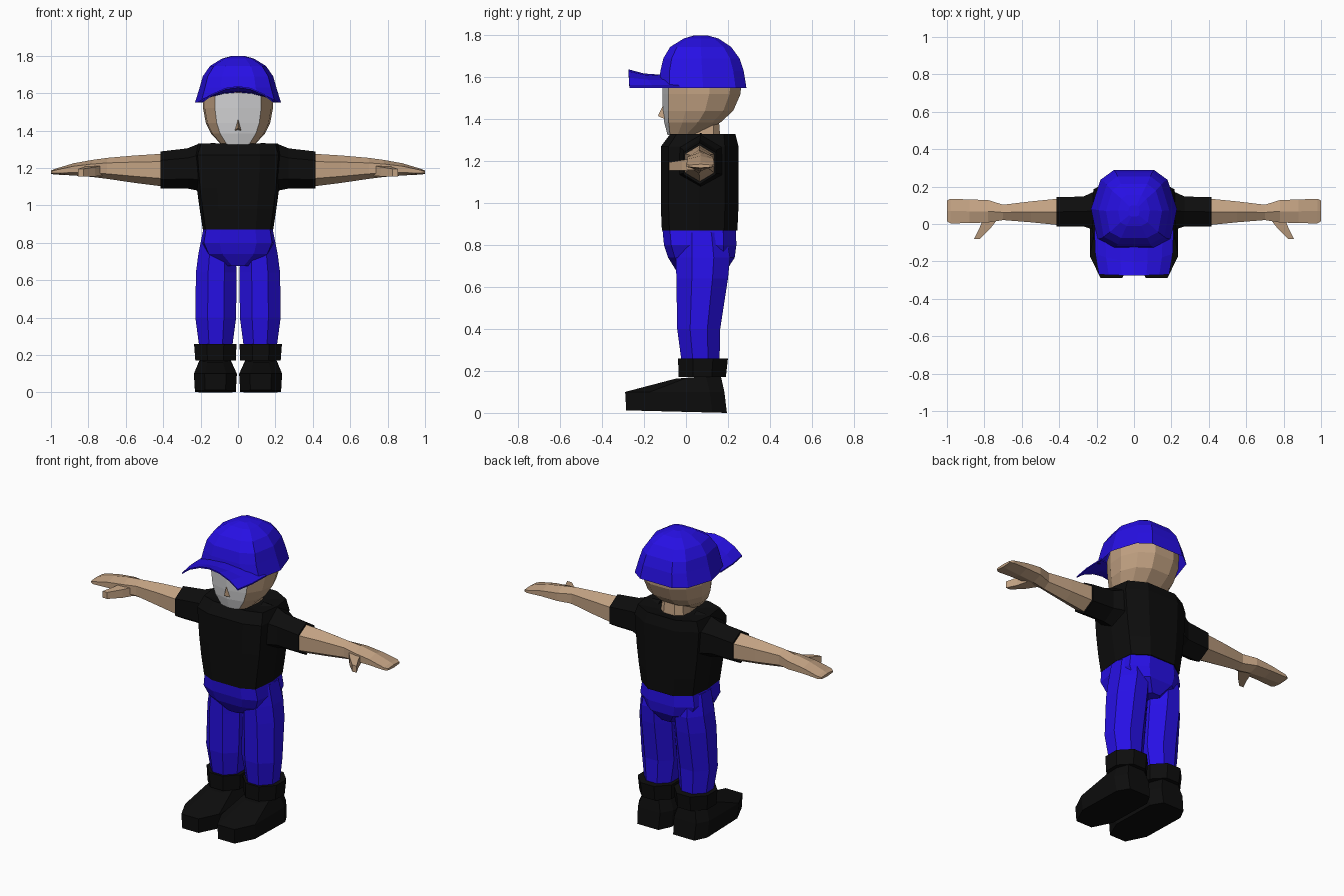
import bpy, bmesh, math

if "Cube" in bpy.data.objects:
    bpy.data.objects.remove(bpy.data.objects["Cube"])


def colour(name, rgb):
    m = bpy.data.materials.new(name)
    m.diffuse_color = (*rgb, 1)
    m.use_nodes = True
    m.node_tree.nodes["Principled BSDF"].inputs["Base Color"].default_value = m.diffuse_color
    return m


BLUE = colour("denim_blue", (0.02, 0.005, 0.78))
BLACK = colour("black", (0.004, 0.004, 0.004))
SKIN = colour("skin", (0.54, 0.36, 0.225))
GREY = colour("face_grey", (0.64, 0.64, 0.65))


def loft(name, rings, mats, close=True, mirror=False, rule=None):
    """Skin a list of equal-length point rings; optional end caps and mirror."""
    bm = bmesh.new()
    rows = [[bm.verts.new(p) for p in ring] for ring in rings]
    n = len(rows[0])
    for a, b in zip(rows, rows[1:]):
        for i in range(n):
            j = (i + 1) % n
            bm.faces.new((a[i], a[j], b[j], b[i]))
    if close:
        bm.faces.new(rows[0])
    bm.faces.new(rows[-1])
    bmesh.ops.recalc_face_normals(bm, faces=bm.faces)
    if rule:
        for f in bm.faces:
            f.material_index = rule(f.calc_center_median())
    me = bpy.data.meshes.new(name)
    bm.to_mesh(me)
    bm.free()
    for m in mats:
        me.materials.append(m)
    ob = bpy.data.objects.new(name, me)
    bpy.context.collection.objects.link(ob)
    if mirror:
        ob.modifiers.new("mirror", 'MIRROR')
    return ob


def plan_ring(half_plan, w, y0, y1, z):
    """Symmetric horizontal ring from a right-half plan in unit coordinates."""
    yc, hy = (y0 + y1) / 2, (y1 - y0) / 2
    right = [(x * w, yc + y * hy, z) for x, y in half_plan]
    left = [(-x, y, z) for x, y, z in reversed(right) if x > 1e-6]
    return right + left


def oct_ring(x0, x1, y0, y1, z, c=0.3):
    """Chamfered rectangle in a horizontal plane."""
    dx, dy = (x1 - x0) * c, (y1 - y0) * c
    return [(x0 + dx, y0, z), (x1 - dx, y0, z), (x1, y0 + dy, z), (x1, y1 - dy, z),
            (x1 - dx, y1, z), (x0 + dx, y1, z), (x0, y1 - dy, z), (x0, y0 + dy, z)]


def hex_ring(x, yc, hy, z0, z1):
    """Upright hexagon across the arm."""
    zc, hz = (z0 + z1) / 2, (z1 - z0) / 2
    return [(x, yc + a * hy, zc + b * hz) for a, b in
            ((0, 1), (1, .52), (1, -.52), (0, -1), (-1, -.52), (-1, .52))]


# Shirt body
BODY = [(.5, -1), (.92, -.8), (1, 0), (.92, .65), (.45, 1)]
loft("shirt_body", [plan_ring(BODY, *r) for r in (
    (.188, -.115, .245, .87), (.205, -.12, .25, .98), (.22, -.12, .25, 1.09),
    (.235, -.12, .25, 1.27), (.215, -.075, .235, 1.33), (.10, -.02, .17, 1.315))],
    [BLACK])

# Sleeves and arms
loft("sleeve", [hex_ring(*r) for r in (
    (.12, .07, .11, 1.03, 1.335), (.22, .07, .10, 1.08, 1.325),
    (.27, .067, .08, 1.09, 1.305), (.415, .065, .078, 1.09, 1.288))], [BLACK], mirror=True)
loft("arm_and_hand", [hex_ring(*r) for r in (
    (.39, .065, .072, 1.10, 1.277), (.55, .065, .056, 1.12, 1.267),
    (.70, .062, .041, 1.142, 1.254), (.78, .068, .06, 1.152, 1.243),
    (.88, .068, .063, 1.16, 1.225), (.98, .069, .066, 1.165, 1.195),
    (1.0, .07, .055, 1.168, 1.186))], [SKIN], mirror=True)


def thumb_ring(y, x0, x1, z0, z1):
    return [(x0, y, z0), (x1, y, z0), (x1, y, z1), (x0, y, z1)]


loft("thumb", [thumb_ring(*r) for r in (
    (.05, .71, .80, 1.16, 1.215), (-.02, .765, .825, 1.155, 1.205),
    (-.08, .825, .855, 1.155, 1.195))], [SKIN], mirror=True)

# Trousers
loft("trouser_hips", [plan_ring(BODY, *r) for r in (
    (.184, -.113, .238, .885), (.198, -.105, .24, .80),
    (.17, -.085, .232, .74), (.06, -.045, .19, .675))], [BLUE])
loft("trouser_leg", [oct_ring(*r) for r in (
    (.03, .188, -.04, .19, .86), (.012, .212, -.048, .21, .74),
    (.008, .225, -.046, .20, .64), (.010, .228, -.042, .163, .40),
    (.03, .208, -.022, .16, .25))], [BLUE], mirror=True)

# Boots: cuff, then foot with a long tapered toe
loft("boot_cuff", [oct_ring(*r) for r in (
    (.012, .228, -.035, .19, .17), (.008, .235, -.038, .20, .26))], [BLACK], mirror=True)


def foot_ring(x0, x1, toe, heel, z_toe, z_heel):
    cx = (x0 + x1) / 2
    wide = toe + (heel - toe) * .25
    pts = [(cx + (x0 - cx) * .5, toe), (cx + (x1 - cx) * .5, toe), (x1, wide), (x1, heel - .07),
           (cx + (x1 - cx) * .65, heel), (cx + (x0 - cx) * .65, heel), (x0, heel - .07), (x0, wide)]
    return [(x, y, z_toe + (z_heel - z_toe) * (y - toe) / (heel - toe)) for x, y in pts]


loft("boot_foot", [foot_ring(*r) for r in (
    (.012, .23, -.285, .195, .012, 0.0), (.006, .236, -.29, .183, .10, .10),
    (.04, .205, -.05, .165, .163, .18))], [BLACK], mirror=True)

# Neck
loft("neck", [plan_ring(BODY, *r) for r in (
    (.085, -.01, .165, 1.29), (.07, -.005, .155, 1.42))], [SKIN])

# Head with grey face panel
HEAD = [(0, -1), (.66, -.84), (.95, -.35), (1, .2), (.78, .72), (.35, 1)]
loft("head", [plan_ring(HEAD, *r) for r in (
    (.09, -.088, .06, 1.325), (.145, -.104, .165, 1.385), (.172, -.11, .225, 1.44),
    (.187, -.113, .26, 1.52), (.187, -.113, .265, 1.60), (.15, -.08, .23, 1.70),
    (.08, 0, .15, 1.755))], [SKIN, GREY],
    rule=lambda c: int(c.y < -.07 and abs(c.x) < .085 and c.z < 1.62 and c.z > 1.33))

# Nose
loft("nose", [[(-.018, -.10, 1.40), (.018, -.10, 1.40), (0, -.134, 1.415)],
              [(-.004, -.10, 1.46), (.004, -.10, 1.46), (0, -.113, 1.46)]], [SKIN])

# Cap crown: open underneath, front rim raised above the brow
CAP = [(.46, -1), (.86, -.78), (1, 0), (.78, .75), (.47, 1)]
crown = [plan_ring(CAP, *r) for r in (
    (.23, -.125, .288, 1.55), (.205, -.122, .275, 1.63), (.188, -.108, .255, 1.69),
    (.15, -.075, .215, 1.745), (.085, -.01, .155, 1.785), (.03, .04, .10, 1.80))]
crown[0] = [(x, y, 1.605 if y < -.1 else z) for x, y, z in crown[0]]
loft("cap_crown", crown, [BLUE], close=False)

# Cap brim: thin arched strip swept forward
ARCH = [(-1, 0), (-.72, .5), (-.35, .88), (0, 1), (.35, .88), (.72, .5), (1, 0)]


def brim_ring(y_mid, y_side, w, z0, z1, t=.008):
    top = [(x * w, y_mid + (y_side - y_mid) * x * x, z0 + (z1 - z0) * h) for x, h in ARCH]
    return top + [(x, y, z - t) for x, y, z in reversed(top)]


loft("cap_brim", [brim_ring(*r) for r in (
    (-.115, -.03, .212, 1.558, 1.612), (-.20, -.16, .207, 1.558, 1.618),
    (-.275, -.27, .188, 1.558, 1.638))], [BLUE])
